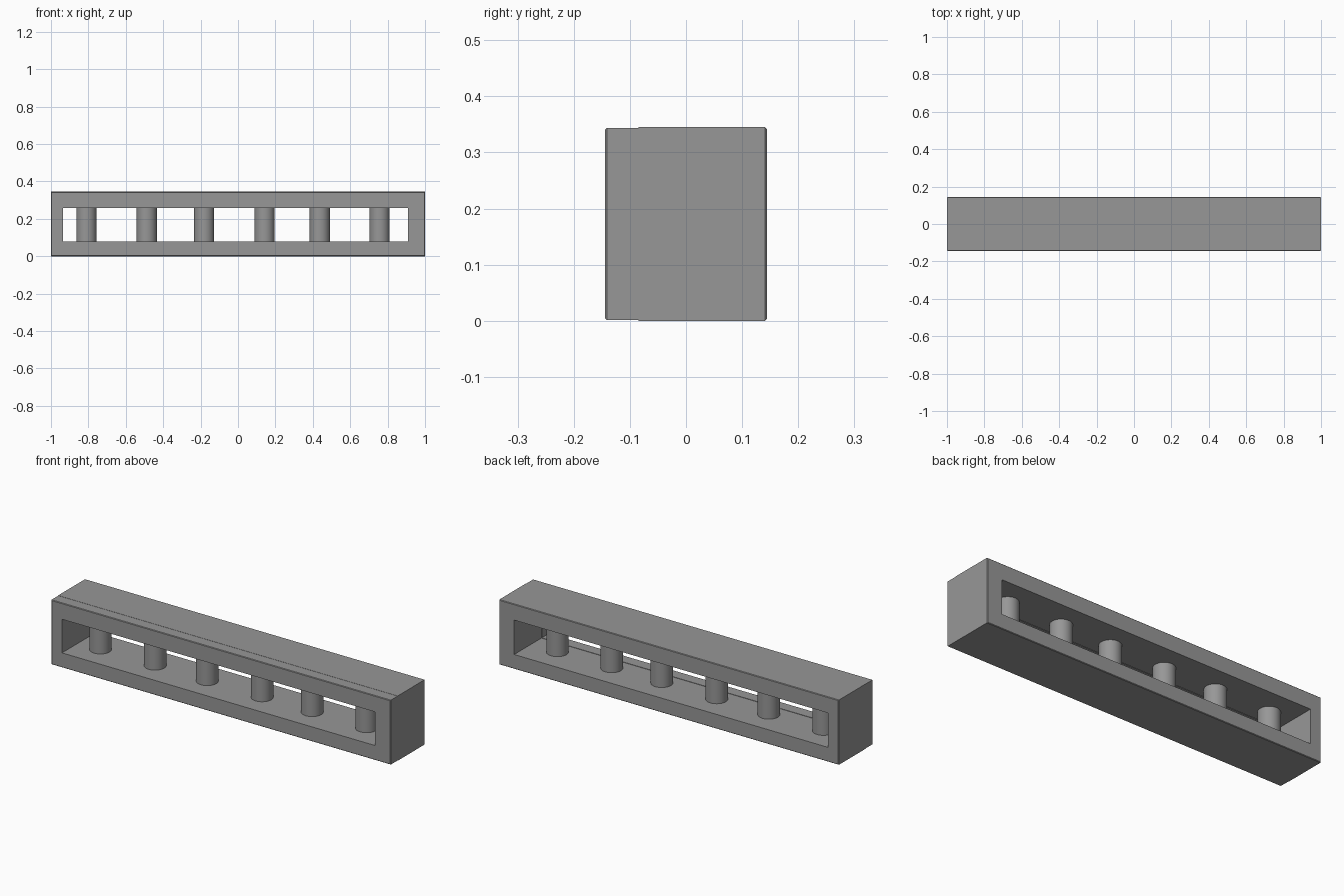
import bpy, bmesh, math

if "Cube" in bpy.data.objects:
    bpy.data.objects.remove(bpy.data.objects["Cube"])

grey = bpy.data.materials.new("mid grey")
grey.diffuse_color = (0.31, 0.31, 0.31, 1)
grey.use_nodes = True
grey.node_tree.nodes["Principled BSDF"].inputs["Base Color"].default_value = grey.diffuse_color


def finish(bm, name):
    bmesh.ops.recalc_face_normals(bm, faces=bm.faces)
    mesh = bpy.data.meshes.new(name)
    bm.to_mesh(mesh)
    bm.free()
    mesh.materials.append(grey)
    obj = bpy.data.objects.new(name, mesh)
    bpy.context.collection.objects.link(obj)
    return obj


def rect(bm, y, x0, x1, z0, z1):
    return [bm.verts.new((x, y, z)) for x, z in ((x0, z0), (x1, z0), (x1, z1), (x0, z1))]


def bridge(bm, a, b):
    for i in range(4):
        j = (i + 1) % 4
        bm.faces.new((a[i], a[j], b[j], b[i]))


# Hollow frame: lofted through y, with thin chamfers and a fine step behind the front rim
# each station: y, outer inset, opening enlargement
stations = [(-0.144, 0.004, 0.0), (-0.141, 0.001, 0.0), (-0.085, 0.001, 0.0),
            (-0.085, 0.0, 0.002), (0.141, 0.0, 0.002), (0.144, 0.003, 0.002)]
bm = bmesh.new()
outer, inner = [], []
for y, o, g in stations:
    outer.append(rect(bm, y, -1 + o, 1 - o, o, 0.345 - o))
    inner.append(rect(bm, y, -0.936 - g, 0.909 + g, 0.079 - g, 0.258 + g))
for k in range(len(stations) - 1):
    bridge(bm, outer[k], outer[k + 1])
    bridge(bm, inner[k], inner[k + 1])
bridge(bm, outer[0], inner[0])
bridge(bm, outer[-1], inner[-1])
finish(bm, "hollow_frame")

# Row of six slightly unevenly spaced round posts
for n, x in enumerate((-0.81, -0.488, -0.181, 0.142, 0.437, 0.757)):
    bm = bmesh.new()
    bmesh.ops.create_cone(bm, cap_ends=True, segments=48, radius1=0.054,
                          radius2=0.054, depth=0.19)
    bmesh.ops.translate(bm, verts=bm.verts, vec=(x, 0, 0.1685))
    for f in bm.faces:
        f.smooth = len(f.verts) == 4
    for e in bm.edges:
        e.smooth = abs(e.verts[0].co.z - e.verts[1].co.z) > 0.01
    finish(bm, f"post_{n + 1}")
